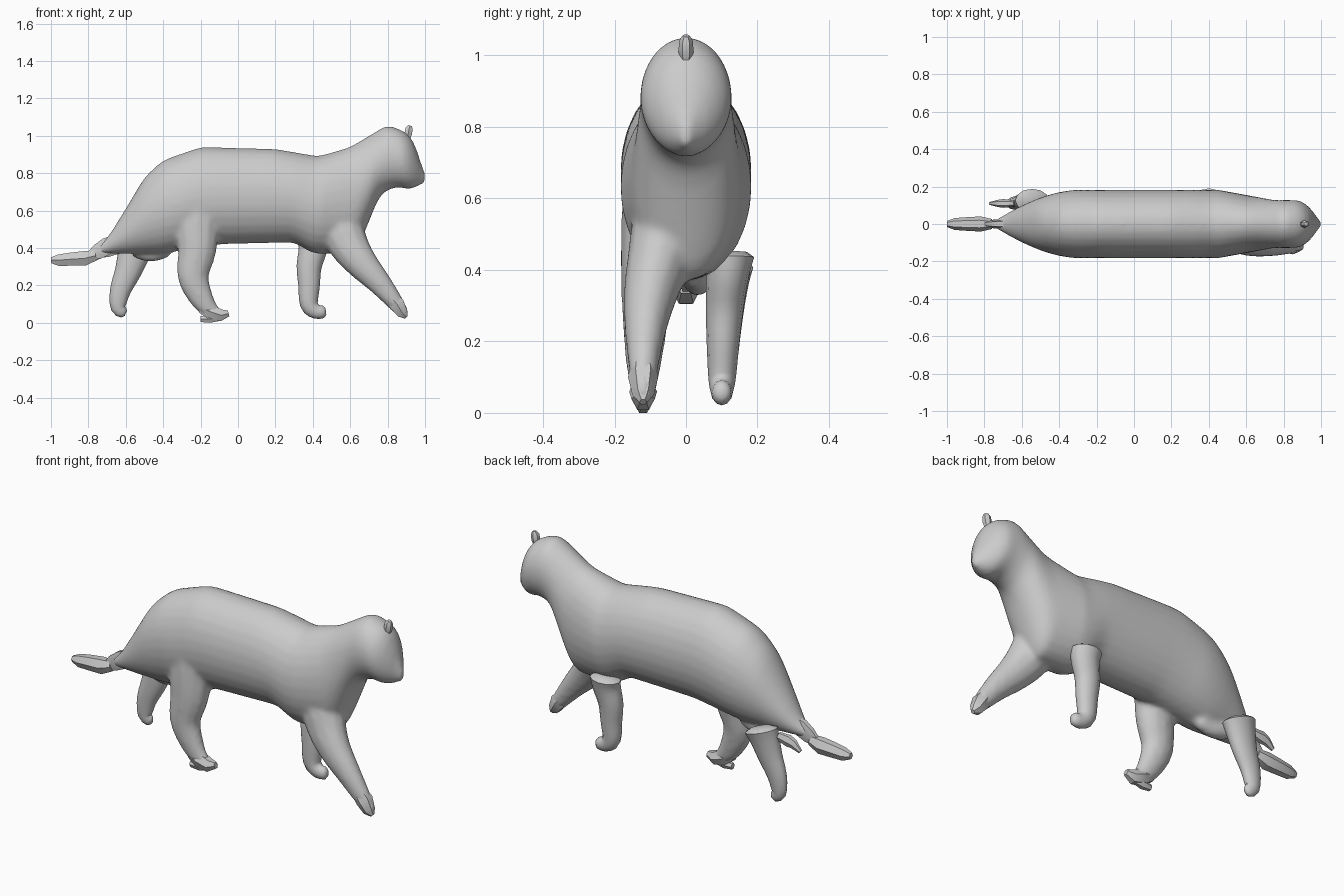
import bpy, bmesh, math
from mathutils import Vector

if "Cube" in bpy.data.objects:
    bpy.data.objects.remove(bpy.data.objects["Cube"], do_unlink=True)

grey = (0.6, 0.6, 0.6, 1)
fur = bpy.data.materials.new("grey fur")
fur.use_nodes = True
fur.diffuse_color = grey
fur.node_tree.nodes["Principled BSDF"].inputs["Base Color"].default_value = grey


def select(*objects):
    bpy.ops.object.select_all(action='DESELECT')
    for item in objects:
        item.select_set(True)
    bpy.context.view_layer.objects.active = objects[0]


def skin(name, stations, sides, crease):
    """Skin elliptical rings; each station is centre, up vector, side radius."""
    bm = bmesh.new()
    rings = []
    for centre, up, side_radius in stations:
        ring = []
        for k in range(sides):
            angle = math.tau * k / sides
            across = Vector((0, side_radius * math.cos(angle), 0))
            ring.append(bm.verts.new(centre + up * math.sin(angle) + across))
        rings.append(ring)
    for near, far in zip(rings, rings[1:]):
        for k in range(sides):
            bm.faces.new((near[k - 1], near[k], far[k], far[k - 1]))
    bm.faces.new(rings[0])
    bm.faces.new(rings[-1])
    bmesh.ops.recalc_face_normals(bm, faces=bm.faces)
    mesh = bpy.data.meshes.new(name)
    bm.to_mesh(mesh)
    bm.free()
    mesh.materials.append(fur)
    part = bpy.data.objects.new(name, mesh)
    bpy.context.collection.objects.link(part)
    select(part)
    bpy.ops.object.shade_smooth_by_angle(angle=math.radians(crease))
    return part


def clamp(value):
    return max(0, min(1, value))


def smooth_path(points, steps):
    """Catmull-Rom curve through the points."""
    ends = [points[0]] + points + [points[-1]]
    path = []
    for a, b, c, d in zip(ends, ends[1:], ends[2:], ends[3:]):
        for i in range(steps):
            t = i / steps
            bend = 2 * a - 5 * b + 4 * c - d
            twist = 3 * b - a - 3 * c + d
            path.append(b + ((c - a) * t + bend * t ** 2 + twist * t ** 3) / 2)
    return path + [points[-1]]


def limb(name, joints, thick, thin, y_top, y_end, flat=0.9, sides=12, steps=3, crease=60):
    """Tapering, round-ended limb along (x, z) joints, swinging from y_top to y_end."""
    path = smooth_path([Vector((x, 0, z)) for x, z in joints], steps)
    last = len(path) - 1
    stations = []
    for i, centre in enumerate(path):
        t = i / last
        along = (path[min(i + 1, last)] - path[max(i - 1, 0)]).normalized()
        up = along.cross(Vector((0, 1, 0)))
        radius = thick + (thin - thick) * t
        radius *= 0.6 + 0.4 * clamp(min(i, last - i))
        centre = centre + Vector((0, y_end + (y_top - y_end) * (1 - t) ** 3, 0))
        stations.append((centre, up * radius, radius * flat))
    return skin(name, stations, sides, crease)


def faceted(name, joints, thick, thin, y, flat=0.9):
    return limb(name, joints, thick, thin, y, y, flat, sides=6, steps=1, crease=35)


def height(profile, x):
    """Height of a profile at x, along straight segments."""
    for (xa, za), (xb, zb) in zip(profile, profile[1:]):
        if x <= xb:
            return za + (zb - za) * max(0, x - xa) / (xb - xa)
    return profile[-1][1]


def rounded(profile, x, reach=0.03):
    """Height averaged over a short reach, which rounds the profile's corners."""
    samples = [height(profile, x + reach * k / 4) for k in range(-4, 5)]
    return sum(samples) / len(samples)


def half_width(x):
    """Rump swells to the ribs, neck narrows, face tapers to the nose."""
    rump = math.sin(clamp((x + 0.78) / 0.5) * math.pi / 2)
    neck = clamp((x - 0.45) / 0.3)
    face = 1 - clamp((x - 0.86) / 0.14) ** 2
    return max(0.01, (0.183 * rump - 0.055 * neck) * face)


# Torso, neck and head between a back line and a belly line
back = [(-.76, .4), (-.7, .45), (-.6, .61), (-.5, .78), (-.4, .87), (-.2, .94), (.2, .93),
        (.43, .89), (.6, .94), (.8, 1.06), (.9, 1.02), (.95, .96), (1, .77)]
belly = [(-.76, .37), (-.4, .37), (-.1, .42), (.3, .43), (.4, .37), (.63, .37), (.7, .54),
         (.76, .69), (.85, .73), (.92, .71), (1, .75)]
count = 80
stations = []
for i in range(count + 1):
    x = -.76 + 1.76 * i / count
    top, low = rounded(back, x), rounded(belly, x)
    centre = Vector((x, 0, (top + low) / 2))
    stations.append((centre, Vector((0, 0, (top - low) / 2)), half_width(x)))
body = skin("body", stations, 28, 60)

# Right legs and groin fold, which flow into the torso
right_front = limb("right_front_leg",
                   [(.52, .58), (.59, .42), (.66, .32), (.75, .22), (.84, .11), (.9, .03)],
                   .13, .025, -.03, -.12, flat=.85)
right_hind = limb("right_hind_leg",
                  [(-.22, .66), (-.22, .5), (-.22, .38), (-.24, .25), (-.2, .14), (-.15, .07),
                   (-.1, .04)], .14, .03, -.07, -.12, flat=.75)
groin = limb("groin_fold", [(-.56, .4), (-.46, .37), (-.36, .4)], .05, .04, .05, .03)
select(body, right_front, right_hind, groin)
bpy.ops.object.join()
blend = body.modifiers.new("blend", 'REMESH')
blend.mode = 'VOXEL'
blend.voxel_size = .012
blend.use_smooth_shade = True
soften = body.modifiers.new("soften", 'SMOOTH')
soften.factor = .5
soften.iterations = 8

# Right paws, coarse and faceted
faceted("right_hind_paw", [(-.2, .08), (-.15, .06), (-.09, .04), (-.05, .05)], .05, .03, -.12)
faceted("right_hind_claw", [(-.2, .02), (-.15, .022), (-.1, .02)], .03, .02, -.12)
faceted("right_front_paw", [(.8, .16), (.85, .1), (.88, .05), (.9, .03)], .06, .02, -.12)

# Left legs, set against the torso
limb("left_front_leg",
     [(.4, .45), (.4, .39), (.38, .3), (.38, .2), (.38, .1), (.42, .06), (.47, .06)],
     .085, .03, .13, .1, flat=.8)
limb("left_hind_leg",
     [(-.54, .42), (-.56, .36), (-.59, .27), (-.63, .17), (-.64, .08), (-.6, .05)],
     .1, .025, .13, .11, flat=.65)

# Tail, pinched near its root, and the loose tuft beside it
faceted("tail_root", [(-.62, .45), (-.7, .41), (-.75, .38), (-.8, .35)], .06, .04, 0, flat=.5)
faceted("tail_tip", [(-.76, .36), (-.82, .345), (-.9, .34), (-.96, .335), (-1, .335)],
        .05, .03, 0)
faceted("thigh_tuft", [(-.64, .39), (-.7, .38), (-.73, .37), (-.77, .34)], .04, .02, .11, flat=.7)

# Single ear knob on the brow
faceted("ear", [(.905, .98), (.91, 1.01), (.915, 1.04), (.92, 1.055)], .025, .02, 0)
